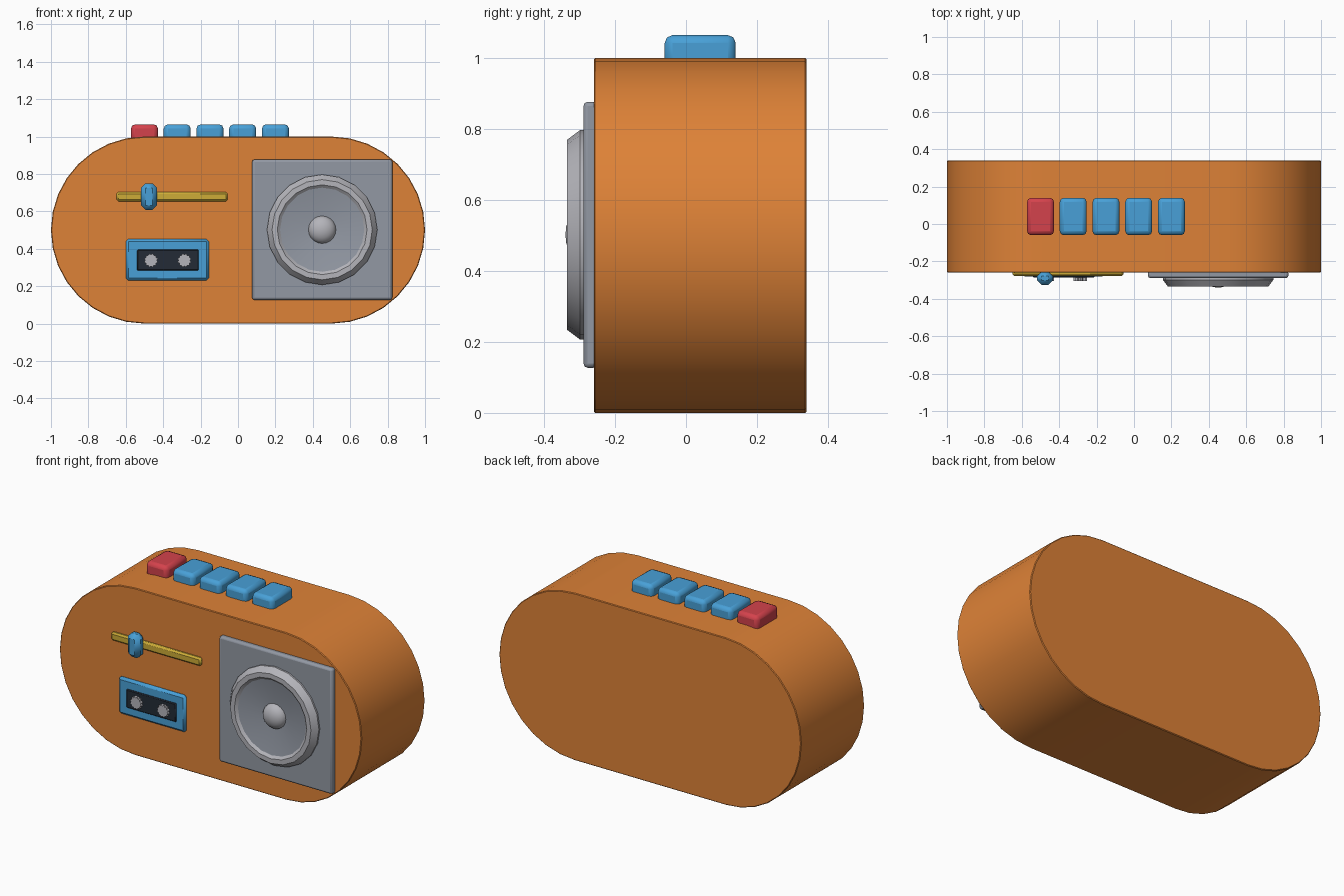
import bpy, bmesh, math
from mathutils import Matrix

if "Cube" in bpy.data.objects:
    bpy.data.objects.remove(bpy.data.objects["Cube"])


def srgb(r, g, b):
    lin = lambda c: (c / 255 / 12.92) if c < 11 else ((c / 255 + 0.055) / 1.055) ** 2.4
    return (lin(r), lin(g), lin(b), 1)


def material(name, *rgb):
    m = bpy.data.materials.new(name)
    m.diffuse_color = srgb(*rgb)
    m.use_nodes = True
    m.node_tree.nodes["Principled BSDF"].inputs["Base Color"].default_value = m.diffuse_color
    return m


ORANGE = material("orange", 222, 130, 55)
BLUE = material("blue", 72, 160, 215)
RED = material("red", 212, 66, 76)
GREY = material("blue grey", 146, 152, 163)
SILVER = material("silver", 180, 180, 186)
YELLOW = material("yellow", 205, 172, 55)
DARK = material("dark", 35, 43, 54)


def finish(bm, name, mats, bevel=0, segments=1, smooth=True):
    bmesh.ops.recalc_face_normals(bm, faces=bm.faces)
    mesh = bpy.data.meshes.new(name)
    bm.to_mesh(mesh)
    bm.free()
    for m in mats:
        mesh.materials.append(m)
    ob = bpy.data.objects.new(name, mesh)
    bpy.context.collection.objects.link(ob)
    if bevel:
        mod = ob.modifiers.new("bevel", 'BEVEL')
        mod.width, mod.segments = bevel, segments
        mod.limit_method, mod.angle_limit = 'ANGLE', math.radians(40)
    if smooth:
        bpy.ops.object.select_all(action='DESELECT')
        ob.select_set(True)
        bpy.context.view_layer.objects.active = ob
        bpy.ops.object.shade_smooth_by_angle(angle=math.radians(30))
    return ob


def box(name, mat, x, y, z, bevel=0, segments=1):
    """Box from (min, max) pairs."""
    bm = bmesh.new()
    bmesh.ops.create_cube(bm, size=1)
    mid = [(a + b) / 2 for a, b in (x, y, z)]
    size = [b - a for a, b in (x, y, z)]
    bmesh.ops.transform(bm, verts=bm.verts,
                        matrix=Matrix.Translation(mid) @ Matrix.Diagonal((*size, 1)))
    return finish(bm, name, [mat], bevel, segments)


def prism(name, mat, outline, y0, y1, bevel=0):
    """Outline in x and z, extruded from y0 to y1."""
    bm = bmesh.new()
    face = bm.faces.new([bm.verts.new((x, y0, z)) for x, z in outline])
    out = bmesh.ops.extrude_face_region(bm, geom=[face])["geom"]
    bmesh.ops.translate(bm, vec=(0, y1 - y0, 0),
                        verts=[v for v in out if isinstance(v, bmesh.types.BMVert)])
    return finish(bm, name, [mat], bevel)


def lathe(name, mats, cx, cz, profile, sides, rule):
    """Spin (radius, y) points about a y axis; rule(radius) picks the material."""
    bm = bmesh.new()
    rings = []
    for r, y in profile:
        n = 1 if r == 0 else sides
        rings.append([bm.verts.new((cx + r * math.cos(math.tau * i / sides), y,
                                    cz + r * math.sin(math.tau * i / sides))) for i in range(n)])
    for k, (a, b) in enumerate(zip(rings, rings[1:])):
        mean = (profile[k][0] + profile[k + 1][0]) / 2
        for i in range(sides):
            j = (i + 1) % sides
            quad = [a[i], a[j], b[j], b[i]] if len(b) > 1 else [a[i], a[j], b[0]]
            bm.faces.new(quad).material_index = rule(mean)
    bm.faces.new(rings[0])
    return finish(bm, name, mats)


# Pill-shaped body
FRONT, BACK, ARC = -0.26, 0.34, 16
outline = []
for side, start in ((1, -90), (-1, 90)):
    for i in range(ARC + 1):
        t = math.radians(start + 180 * i / ARC)
        outline.append((side * 0.5 + 0.5 * math.cos(t), 0.5 + 0.5 * math.sin(t)))
prism("body", ORANGE, outline, FRONT, BACK, 0.004)

# Row of keys on top, the first one red
for i in range(5):
    cx = -0.5 + 0.175 * i
    box("record_key" if i == 0 else f"key_{i}", RED if i == 0 else BLUE,
        (cx - 0.072, cx + 0.072), (-0.06, 0.14), (0.96, 1.065), 0.022, 2)

# Speaker plate, ring, cone and dome
SX, SZ = 0.45, 0.502
box("speaker_plate", GREY, (SX - 0.375, SX + 0.375), (-0.289, -0.25),
    (SZ - 0.375, SZ + 0.375), 0.012, 2)
lathe("speaker_cone", [SILVER, GREY], SX, SZ,
      [(0.295, -0.28), (0.295, -0.299), (0.268, -0.335), (0.24, -0.335),
       (0.225, -0.322), (0.07, -0.295), (0, -0.295)], 20, lambda r: 0 if r > 0.23 else 1)
lathe("speaker_dome", [SILVER], SX, SZ,
      [(0.075 * math.cos(a), -0.29 - 0.05 * math.sin(a))
       for a in (math.radians(18 * k) for k in range(5))] + [(0, -0.34)], 20, lambda r: 0)

# Tuning slider
box("slider_rail", YELLOW, (-0.65, -0.055), (-0.278, -0.25), (0.654, 0.704), 0.01)
box("slider_knob", BLUE, (-0.518, -0.434), (-0.325, -0.255), (0.608, 0.75), 0.024)

# Cassette door with window and toothed spools
box("cassette_frame", BLUE, (-0.6, -0.155), (-0.28, -0.25), (0.23, 0.452), 0.014)
box("cassette_window", DARK, (-0.54, -0.21), (-0.287, -0.27), (0.284, 0.395), 0.005)
for name, cx in (("left_spool", -0.465), ("right_spool", -0.287)):
    teeth = [(cx + r * math.cos(math.tau * i / 24), 0.338 + r * math.sin(math.tau * i / 24))
             for i in range(24) for r in [0.038 if i % 2 else 0.031]]
    prism(name, SILVER, teeth, -0.28, -0.305)
